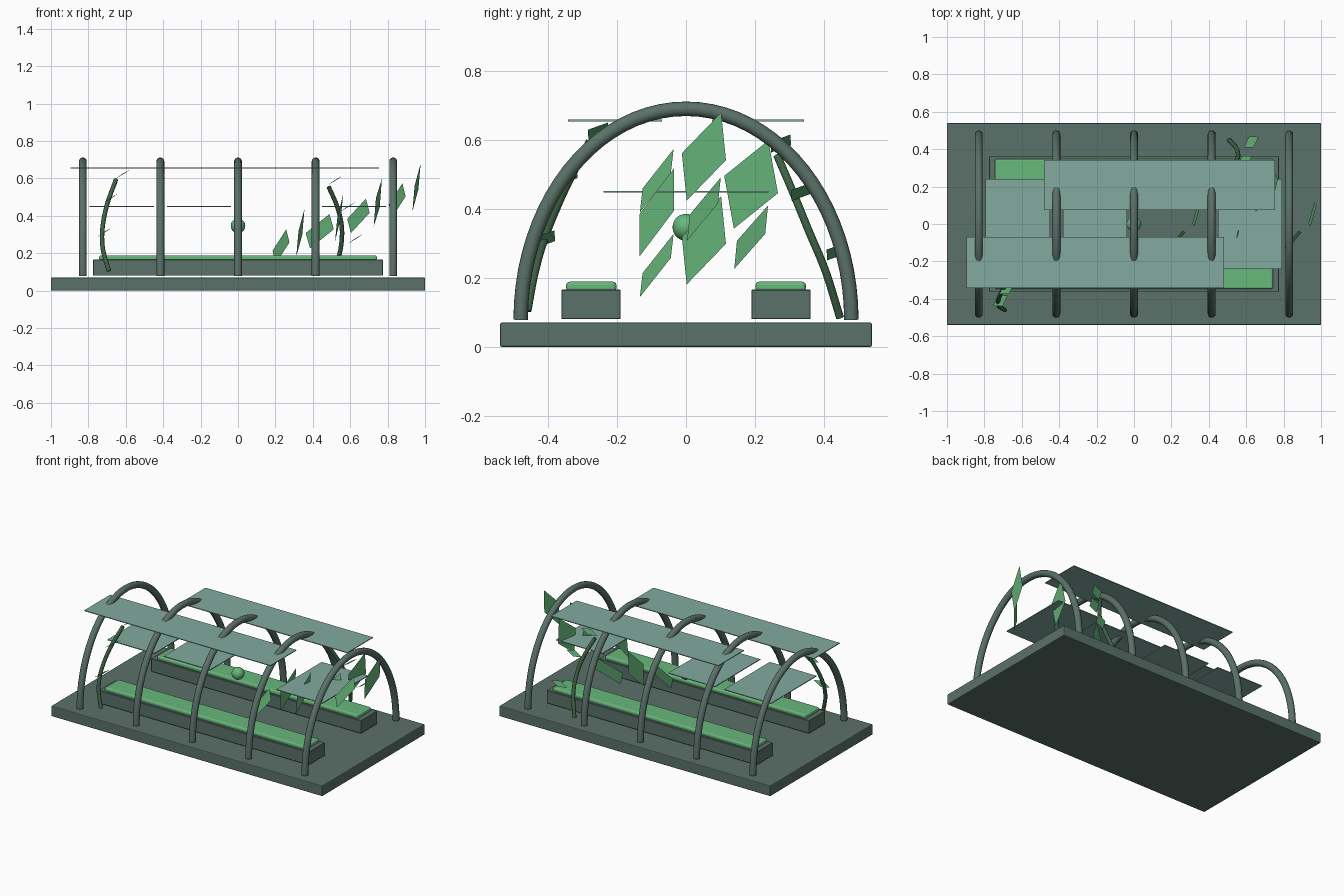
import bpy, bmesh, math
from mathutils import Vector

if "Cube" in bpy.data.objects:
    bpy.data.objects.remove(bpy.data.objects["Cube"])


def material(name, rgb):
    m = bpy.data.materials.new(name)
    lin = [((c / 255 + 0.055) / 1.055) ** 2.4 for c in rgb]
    m.diffuse_color = (*lin, 1)
    m.use_nodes = True
    m.node_tree.nodes["Principled BSDF"].inputs["Base Color"].default_value = m.diffuse_color
    return m


FRAME = material("slate_green", (90, 113, 104))
PANEL = material("pale_glass", (130, 170, 160))
LEAF = material("leaf_green", (104, 184, 124))
VINE = material("dark_stem", (62, 98, 70))


def finish(name, bm, mat, smooth=False):
    me = bpy.data.meshes.new(name)
    bm.to_mesh(me)
    bm.free()
    me.materials.append(mat)
    for p in me.polygons:
        p.use_smooth = smooth
    ob = bpy.data.objects.new(name, me)
    bpy.context.collection.objects.link(ob)
    return ob


def box(name, x, y, z, mat, bevel=0.0, segments=2):
    """Box from three (min, max) ranges with softened edges."""
    bm = bmesh.new()
    bmesh.ops.create_cube(bm, size=1)
    for v in bm.verts:
        v.co = [r[0] + (c + 0.5) * (r[1] - r[0]) for r, c in zip((x, y, z), v.co)]
    if bevel:
        bmesh.ops.bevel(bm, geom=bm.edges[:], offset=bevel, segments=segments,
                        profile=0.5, affect='EDGES')
    return finish(name, bm, mat)


def tube(name, pts, radius, mat, sides=12):
    """Round capped tube swept along a list of points."""
    pts = [Vector(p) for p in pts]
    bm = bmesh.new()
    rings = []
    for i, p in enumerate(pts):
        t = (pts[min(i + 1, len(pts) - 1)] - pts[max(i - 1, 0)]).normalized()
        u = (Vector((1, 0, 0)) - t * t.x).normalized()
        w = t.cross(u)
        rings.append([bm.verts.new(p + radius * (math.cos(a) * u + math.sin(a) * w))
                      for a in (2 * math.pi * k / sides for k in range(sides))])
    for a, b in zip(rings, rings[1:]):
        for k in range(sides):
            n = (k + 1) % sides
            bm.faces.new((a[k], a[n], b[n], b[k]))
    bm.faces.new(rings[0][::-1])
    bm.faces.new(rings[-1])
    ob = finish(name, bm, mat, True)
    for p in ob.data.polygons:
        p.use_smooth = len(p.vertices) == 4
    return ob


def blade(name, center, tip, side, facing):
    """Flat four-sided leaf: two opposite tips, two opposite side corners."""
    c, t, s = Vector(center), Vector(tip), Vector(side)
    loop = [c - t, c + s, c + t, c - s]
    if s.cross(t).dot(Vector(facing)) < 0:
        loop.reverse()
    bm = bmesh.new()
    bm.faces.new([bm.verts.new(p) for p in loop])
    return finish(name, bm, LEAF)


def smooth_path(pts, steps=6):
    """Catmull-Rom points through a short path."""
    p = [Vector(q) for q in pts]
    p = [2 * p[0] - p[1]] + p + [2 * p[-1] - p[-2]]
    out = []
    for i in range(1, len(p) - 2):
        a, b, c, d = p[i - 1:i + 3]
        for k in range(steps):
            t = k / steps
            out.append(0.5 * (2 * b + (c - a) * t + (2 * a - 5 * b + 4 * c - d) * t * t
                              + (3 * b - a - 3 * c + d) * t ** 3))
    return out + [p[-2]]


# floor slab
box("floor_slab", (-1, 1), (-0.54, 0.54), (0, 0.07), FRAME, 0.005)

# arched hoops
for i in range(5):
    x = -0.83 + 0.415 * i
    arc = [(x, -0.48 * math.cos(a), 0.078 + 0.613 * math.sin(a))
           for a in (math.pi * k / 40 for k in range(41))]
    tube(f"hoop_{i + 1}", arc, 0.021, FRAME, 16)

# planting beds with growing tops
for label, s in (("front", -1), ("back", 1)):
    box(f"{label}_bed", (-0.775, 0.775), sorted((s * 0.19, s * 0.362)),
        (0.08, 0.166), FRAME, 0.002, 1)
    box(f"{label}_crop", (-0.742, 0.742), sorted((s * 0.202, s * 0.348)),
        (0.16, 0.189), LEAF, 0.01, 3)

# thin glazing sheets, upper pair and lower three
sheets = [(-0.895, 0.48, -0.343, -0.07, 0.657), (-0.48, 0.755, 0.075, 0.343, 0.657),
          (-0.795, -0.45, -0.24, 0.24, 0.45), (-0.38, -0.038, -0.24, 0.24, 0.45),
          (0.45, 0.79, -0.24, 0.24, 0.45)]
for i, (x0, x1, y0, y1, z) in enumerate(sheets):
    box(f"glass_sheet_{i + 1}", (x0, x1), (y0, y1), (z - 0.0025, z + 0.0025), PANEL)

# hanging ball
bm = bmesh.new()
bmesh.ops.create_uvsphere(bm, u_segments=24, v_segments=14, radius=0.039)
bmesh.ops.translate(bm, verts=bm.verts[:], vec=(0, 0, 0.347))
finish("hanging_ball", bm, LEAF, True)

# rising swarm of leaf blades, alternating between two poses
for i in range(8):
    row = i % 3
    k = row - 1
    x, y = 0.23 + 0.1035 * i, 0.052 + 0.137 * k
    if i % 2 == 0:
        blade(f"drifting_leaf_{i + 1}", (x, y, 0.236 + 0.041 * i),
              (0.04 + 0.012 * k, 0.049, 0.092),
              (0.06 + 0.015 * k, 0.041, 0.016 - 0.006 * k), (-0.6, 0.9, -0.3))
    else:
        blade(f"drifting_leaf_{i + 1}", (x, y, 0.309 + 0.0405 * (i - 1)),
              (0.022, 0.05, 0.128),
              (0.01, 0.064 + 0.014 * k, -0.01 - 0.015 * k), (1, 0, 0))

# two climbing vines with small leaves
vines = {
    "left": ([(-0.69, -0.46, 0.105), (-0.722, -0.438, 0.22), (-0.725, -0.405, 0.33),
              (-0.70, -0.35, 0.46), (-0.652, -0.28, 0.595)],
             [(-0.715, -0.41, 0.312), (-0.68, -0.345, 0.495), (-0.613, -0.255, 0.625)]),
    "right": ([(0.51, 0.447, 0.085), (0.548, 0.405, 0.22), (0.555, 0.355, 0.34),
               (0.53, 0.31, 0.45), (0.485, 0.265, 0.555)],
              [(0.627, 0.438, 0.277), (0.59, 0.335, 0.45), (0.52, 0.275, 0.59)]),
}
for label, (path, leaves) in vines.items():
    tube(f"{label}_vine", smooth_path(path), 0.012, VINE, 10)
    for i, c in enumerate(leaves):
        blade(f"{label}_vine_leaf_{i + 1}", c, (0.04, 0.028, 0.026),
              (0.012, -0.03, 0.005), (0, 0, 1))
